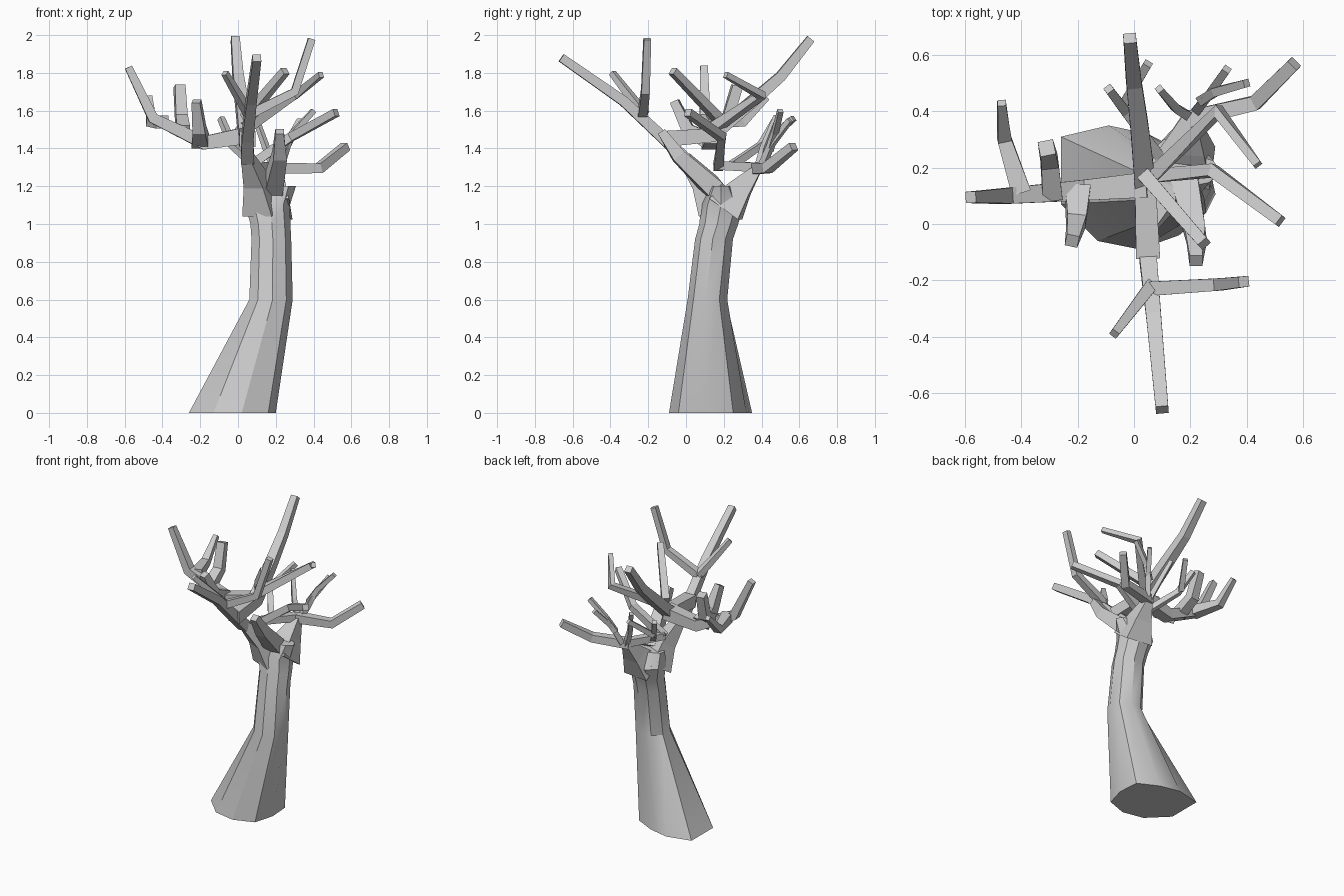
import bpy, bmesh, math
from mathutils import Vector


def finish(name, bm, angle=None):
    bmesh.ops.recalc_face_normals(bm, faces=bm.faces[:])
    me = bpy.data.meshes.new(name)
    bm.to_mesh(me)
    bm.free()
    ob = bpy.data.objects.new(name, me)
    bpy.context.collection.objects.link(ob)
    if angle:
        bpy.ops.object.select_all(action='DESELECT')
        bpy.context.view_layer.objects.active = ob
        ob.select_set(True)
        bpy.ops.object.shade_smooth_by_angle(angle=math.radians(angle))
    return ob


def loft(name, rings, angle=None):
    bm = bmesh.new()
    vs = [[bm.verts.new(p) for p in r] for r in rings]
    n = len(rings[0])
    for a, b in zip(vs, vs[1:]):
        for i in range(n):
            j = (i + 1) % n
            bm.faces.new((a[i], a[j], b[j], b[i]))
    bm.faces.new(vs[0][::-1])
    bm.faces.new(vs[-1])
    return finish(name, bm, angle)


def branch(name, w0, w1, *pts):
    """Square-section limb along a path, tapering from width w0 to w1."""
    pts = [Vector(p) for p in pts]
    last = len(pts) - 1
    rings = []
    for i, p in enumerate(pts):
        d0 = (p - pts[i - 1]).normalized() if i else Vector()
        d1 = (pts[i + 1] - p).normalized() if i < last else Vector()
        t = (d0 + d1).normalized()
        side = t.cross(Vector((0, 0, 1))).normalized()
        up = side.cross(t)
        h = (w0 + (w1 - w0) * i / last) / 2
        rings.append([p + side * h * a + up * h * b
                      for a, b in ((-1, -1), (1, -1), (1, 1), (-1, 1))])
    return loft(name, rings)


# Trunk: flared nine-sided foot, leaning stem and a wider crown
def ring(cx, cy, rx, ry, z):
    return [(cx + rx * math.cos(math.radians(40 * k - 5)),
             cy + ry * math.sin(math.radians(40 * k - 5)), z) for k in range(9)]


foot = [(.20, .10), (.19, .25), (.05, .32), (-.09, .35), (-.26, .31),
        (-.26, .07), (-.13, -.06), (.02, -.09), (.16, -.04)]
loft("trunk", [[(x, y, 0) for x, y in foot],
               ring(.173, .115, .117, .107, .60),
               ring(.175, .15, .107, .102, .92),
               ring(.17, .175, .108, .105, 1.0),
               ring(.155, .195, .12, .115, 1.1),
               ring(.172, .19, .135, .06, 1.2)], 30)

# Two forks at the crown
branch("front_fork", .17, .055, (.13, .17, 1.08), (.10, .10, 1.22), (.05, -.01, 1.355))
branch("back_fork", .19, .045, (.185, .21, 1.08), (.195, .29, 1.19), (.20, .38, 1.295))
branch("crown_spur", .10, .045, (.18, .15, 1.18), (.22, -.04, 1.36), (.22, -.13, 1.49))

# Long front limb and its side twigs
branch("front_limb", .07, .045, (.05, 0, 1.34), (.05, -.12, 1.455),
       (.07, -.33, 1.65), (.10, -.66, 1.88))
branch("front_twig_right", .05, .038, (.06, -.23, 1.58), (.30, -.215, 1.70), (.39, -.205, 1.98))
branch("front_twig_left", .045, .03, (.06, -.22, 1.58), (-.07, -.39, 1.80))

# Long back limb and the shoots off it
branch("back_limb", .085, .045, (.05, -.12, 1.45), (.04, .14, 1.47),
       (.02, .34, 1.64), (.0, .50, 1.78), (-.015, .66, 1.98))
branch("high_right_shoot", .055, .03, (.04, .15, 1.51), (.30, .40, 1.68), (.44, .21, 1.79))
branch("high_front_shoot", .05, .04, (.04, .17, 1.56), (.25, -.07, 1.81))

# Left limb with three upturned side branches
branch("left_limb", .09, .04, (.05, .14, 1.47), (-.18, .12, 1.43),
       (-.45, .10, 1.56), (-.58, .095, 1.83))
branch("left_branch_front", .09, .045, (-.20, .12, 1.44), (-.205, .01, 1.50), (-.22, -.06, 1.65))
branch("left_branch_back", .07, .055, (-.29, .10, 1.49), (-.30, .22, 1.56), (-.31, .27, 1.73))
branch("left_branch_outer", .07, .03, (-.40, .11, 1.54), (-.46, .30, 1.54), (-.47, .43, 1.67))

# Low right limbs from the back fork
branch("right_limb", .06, .045, (.18, .37, 1.295), (.43, .43, 1.295), (.57, .57, 1.41))
branch("right_twig", .035, .028, (.22, .40, 1.30), (.26, .45, 1.42), (.33, .55, 1.55))
branch("right_twig_outer", .035, .028, (.24, .44, 1.39), (.29, .47, 1.48), (.40, .50, 1.60))
branch("right_twig_inner", .035, .025, (.20, .38, 1.28), (.15, .41, 1.40), (.09, .48, 1.57))
branch("inner_limb", .05, .045, (.20, .38, 1.30), (.05, .17, 1.31))
branch("inner_branch", .05, .04, (.05, .17, 1.30), (.28, .19, 1.46), (.52, .01, 1.59))
branch("back_twig", .04, .03, (.09, .24, 1.31), (-.03, .40, 1.42), (-.09, .48, 1.56))
branch("back_twig_tip", .035, .03, (-.04, .42, 1.43), (.05, .57, 1.56))
